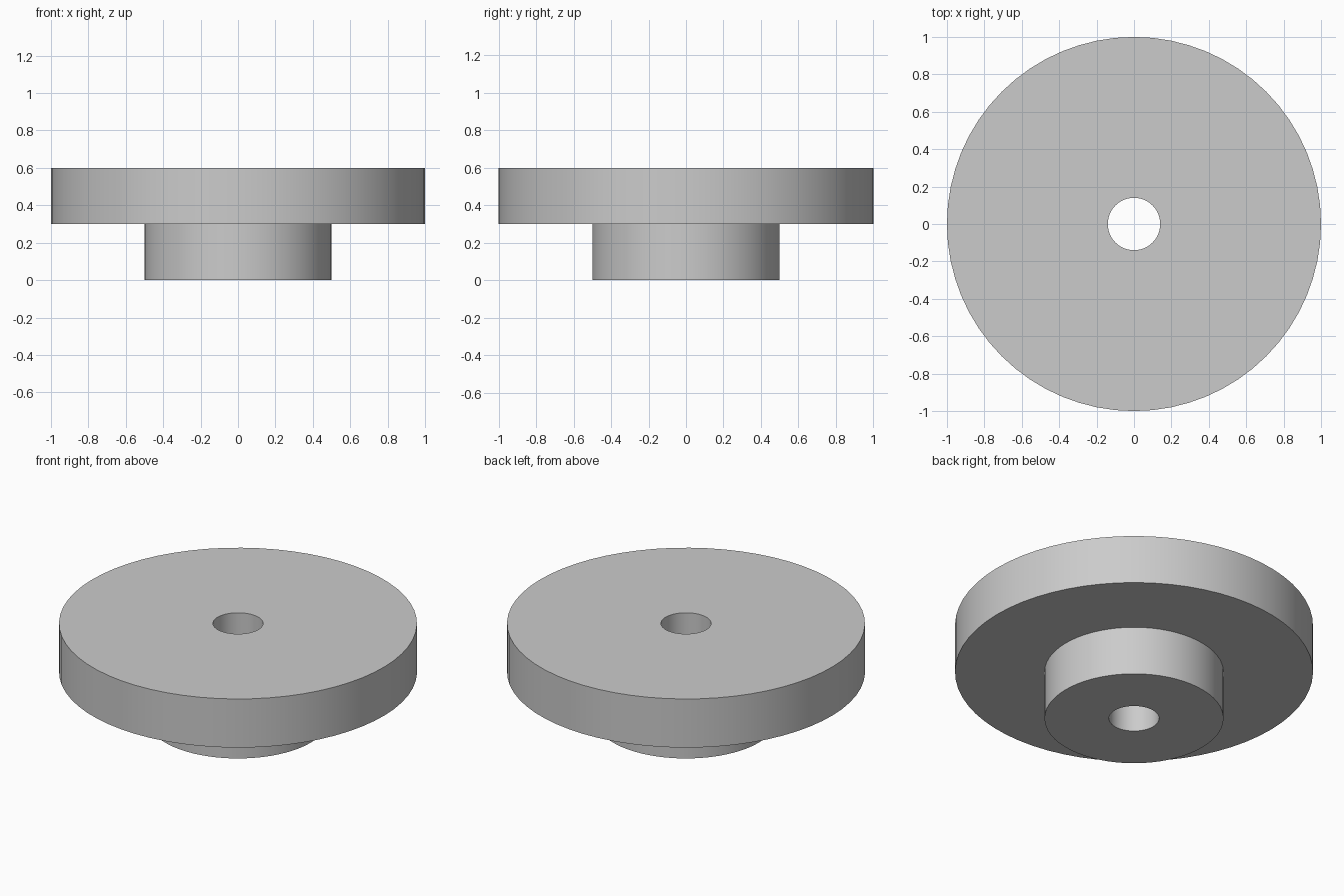
import bpy, bmesh, math

cube = bpy.data.objects.get("Cube")
if cube:
    bpy.data.objects.remove(cube, do_unlink=True)

SEGMENTS = 64
BORE, HUB, RIM = 0.14, 0.5, 1.0
STEP, TOP = 0.3, 0.6

# Plain grey material
grey = bpy.data.materials.new("plain_grey")
grey.use_nodes = True
colour = (0.6, 0.6, 0.6, 1)
grey.diffuse_color = colour
grey.node_tree.nodes["Principled BSDF"].inputs["Base Color"].default_value = colour

# Flanged wheel with hub and bore: closed (radius, height) section, revolved about z
section = [(BORE, 0), (HUB, 0), (HUB, STEP), (RIM, STEP), (RIM, TOP), (BORE, TOP)]
bm = bmesh.new()
rings = []
for radius, height in section:
    ring = []
    for i in range(SEGMENTS):
        a = math.tau * i / SEGMENTS
        ring.append(bm.verts.new((radius * math.cos(a), radius * math.sin(a), height)))
    rings.append(ring)
for k, lower in enumerate(rings):
    upper = rings[(k + 1) % len(rings)]
    for i in range(SEGMENTS):
        j = (i + 1) % SEGMENTS
        bm.faces.new((lower[i], lower[j], upper[j], upper[i]))
bmesh.ops.recalc_face_normals(bm, faces=bm.faces)

mesh = bpy.data.meshes.new("flanged_wheel")
bm.to_mesh(mesh)
bm.free()
mesh.materials.append(grey)
wheel = bpy.data.objects.new("flanged_wheel", mesh)
bpy.context.collection.objects.link(wheel)

# Smooth round walls, sharp rims
bpy.ops.object.select_all(action="DESELECT")
wheel.select_set(True)
bpy.context.view_layer.objects.active = wheel
bpy.ops.object.shade_smooth_by_angle(angle=math.radians(30))
